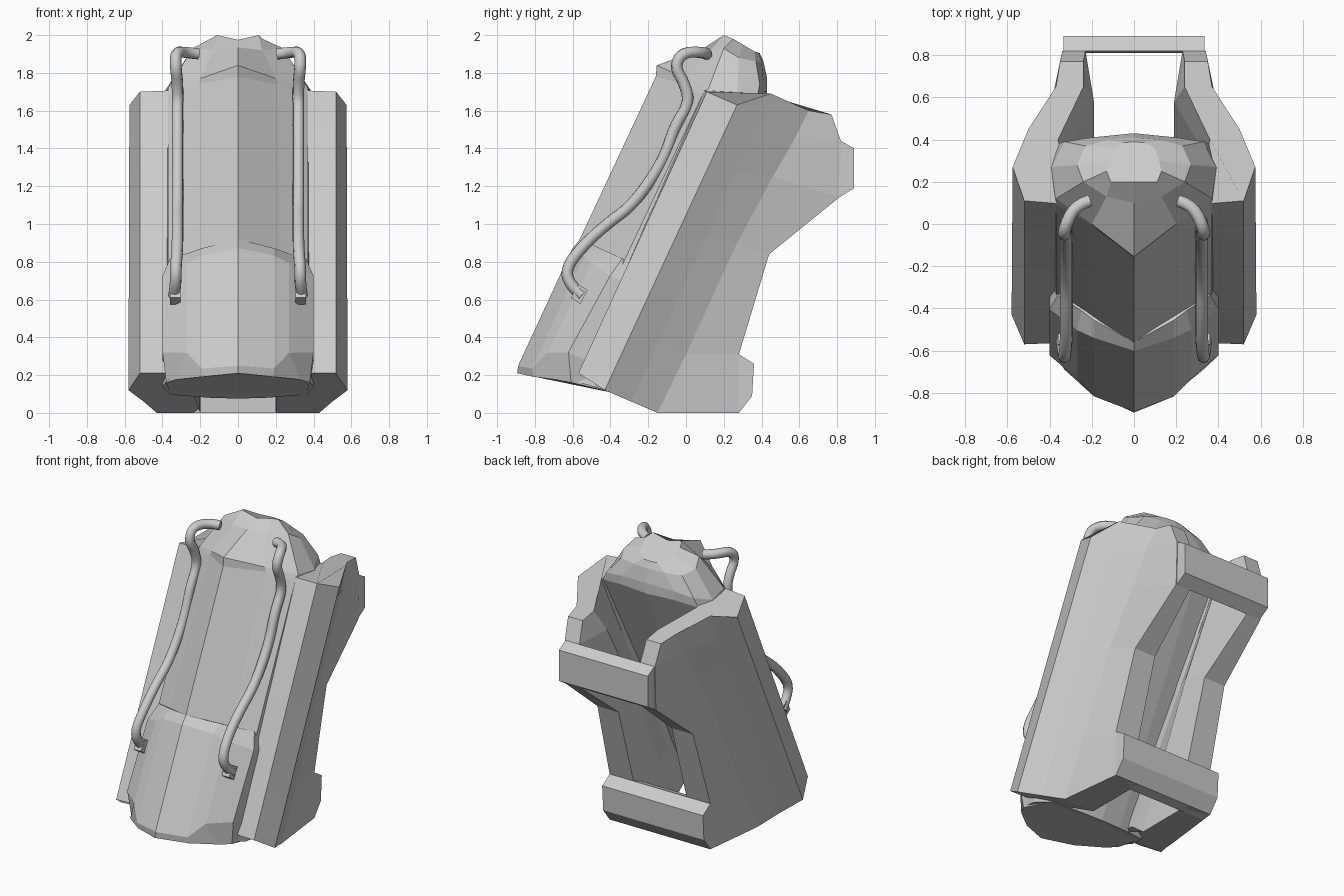
import bpy, bmesh
from mathutils import Vector

if "Cube" in bpy.data.objects:
    bpy.data.objects.remove(bpy.data.objects["Cube"])


def make(name, rings):
    """Skin a stack of closed rings into a flat-shaded solid."""
    bm = bmesh.new()
    rows = [[bm.verts.new(p) for p in r] for r in rings]
    n = len(rows[0])
    for a, b in zip(rows, rows[1:]):
        for i in range(n):
            j = (i + 1) % n
            bm.faces.new((a[i], a[j], b[j], b[i]))
    bm.faces.new(rows[0][::-1])
    bm.faces.new(rows[-1])
    bmesh.ops.recalc_face_normals(bm, faces=bm.faces)
    me = bpy.data.meshes.new(name)
    bm.to_mesh(me)
    bm.free()
    ob = bpy.data.objects.new(name, me)
    bpy.context.collection.objects.link(ob)
    return ob


def mirror(ob):
    ob.modifiers.new("mirror", 'MIRROR')


def whole(half):
    """Complete a half ring that starts and ends on x = 0."""
    return half + [(-x, y, z) for x, y, z in half[-2:0:-1]]


def tilted(pts):
    """(x, outward, along) in the leaning frame -> world half ring."""
    return [(x, .42 * u - .907 * v, .907 * u + .42 * v) for x, v, u in pts]


# central hull with the faceted cap on top
base = tilted([(0, .90, -.14), (.24, .735, -.12), (.37, .64, -.10), (.40, .5, -.08),
               (.36, .36, -.06), (.15, .32, -.06), (0, .31, -.06)])
top = [(0, -.16, 1.78), (.21, 0, 1.74), (.37, .09, 1.69), (.40, .25, 1.66),
       (.36, .38, 1.68), (.2, .41, 1.70), (0, .43, 1.70)]
make("central_hull", [whole(base), whole(top)])
rim = [(0, -.155, 1.84), (.2, 0, 1.77), (.37, .12, 1.72), (.39, .27, 1.70),
       (.33, .39, 1.74), (.2, .41, 1.76), (0, .43, 1.77)]
shoulder = [(0, .1, 1.935), (.13, .13, 1.92), (.24, .2, 1.93), (.27, .28, 1.88),
            (.23, .37, 1.86), (.12, .40, 1.86), (0, .41, 1.86)]
crown = [(0, .2, 1.975), (.11, .2, 2.0), (.13, .25, 1.98), (.12, .3, 1.95),
         (.1, .36, 1.915), (.05, .385, 1.905), (0, .39, 1.905)]
make("faceted_cap", [whole(r) for r in (top, rim, shoulder, crown)])

# lower front block
block = [
    [(0, .90, -.185), (.19, .81, -.165), (.33, .70, -.13), (.38, .62, -.11), (.36, .37, -.06), (0, .35, -.06)],
    [(0, .912, -.147), (.19, .84, -.13), (.27, .80, -.02), (.40, .70, .03), (.40, .45, .03), (0, .4, .03)],
    [(0, .912, .54), (.19, .84, .53), (.27, .79, .51), (.40, .67, .49), (.40, .5, .49), (0, .4, .49)],
    [(0, .895, .60), (.19, .78, .60), (.25, .73, .60), (.36, .65, .60), (.36, .5, .60), (0, .4, .60)],
]
make("front_block", [whole(tilted(r)) for r in block])

# side panels: straight front columns, bent rear columns
straight = [((.28, -.56, .21), (.28, .09, 1.71)), ((.52, -.57, .21), (.52, .11, 1.70)),
            ((.58, -.43, .12), (.575, .27, 1.63)), ((.50, -.29, .06), (.50, .45, 1.69))]
inner = ((.20, -.25, .08), (.36, .40, 1.69))
# outer rear (x,y,z), back edge (x,y,z), inner x at the back, inner x at the middle
rear = [(0, (.43, -.15, 0), (.38, .28, 0), .20, .20),
        (.19, (.43, 0, .31), (.38, .28, .31), .20, .19),
        (.53, (.42, .27, .90), (.36, .44, .84), .20, .19),
        (.75, (.40, .46, 1.25), (.34, .81, 1.14), .23, .19),
        (.88, (.39, .58, 1.46), (.34, .82, 1.44), .23, .19),
        (1, (.37, .65, 1.60), (.35, .77, 1.58), .24, .24)]
rings = []
for t, c, d, back_in, mid_in in rear:
    mix = lambda p: Vector(p[0]).lerp(Vector(p[1]), t)
    rings.append([mix(p) for p in straight] +
                 [c, d, (back_in, *d[1:]), (mid_in, *c[1:]), mix(inner)])
mirror(make("side_panel", rings))


# cross bars joining the side panels at the back
def bar(name, w, prof):
    make(name, [[(s * w, y, z) for y, z in prof] for s in (-1, 1)])


bar("upper_cross_bar", .335, [(.81, 1.14), (.89, 1.19), (.89, 1.40), (.82, 1.44)])
bar("lower_cross_bar", .38, [(.20, 0), (.28, 0), (.35, .09), (.36, .26), (.28, .31), (.20, .28)])

# hoses and their lower fittings
path = [(.34, -.55, .62), (.33, -.61, .67), (.33, -.64, .76), (.32, -.55, .88), (.32, -.42, 1.0),
        (.32, -.28, 1.10), (.32, -.12, 1.33), (.32, -.06, 1.52), (.32, .02, 1.64), (.32, -.01, 1.75),
        (.33, -.06, 1.83), (.33, -.02, 1.91), (.28, .09, 1.91), (.21, .11, 1.90)]
cu = bpy.data.curves.new("hose", 'CURVE')
cu.dimensions = '3D'
cu.bevel_depth = .031
cu.bevel_resolution = 2
cu.use_fill_caps = True
sp = cu.splines.new('NURBS')
sp.points.add(len(path) - 1)
for p, q in zip(sp.points, path):
    p.co = (*q, 1)
sp.order_u = 3
sp.resolution_u = 4
sp.use_endpoint_u = True
hose = bpy.data.objects.new("hose", cu)
bpy.context.collection.objects.link(hose)
bpy.context.view_layer.objects.active = hose
hose.select_set(True)
bpy.ops.object.convert(target='MESH')
hose = bpy.context.object
bpy.ops.object.shade_smooth_by_angle(angle=1.1)
mirror(hose)
fit = [(-.61, .61), (-.56, .575), (-.52, .65), (-.57, .68)]
mirror(make("hose_fitting", [[(x, y, z) for y, z in fit] for x in (.305, .36)]))
